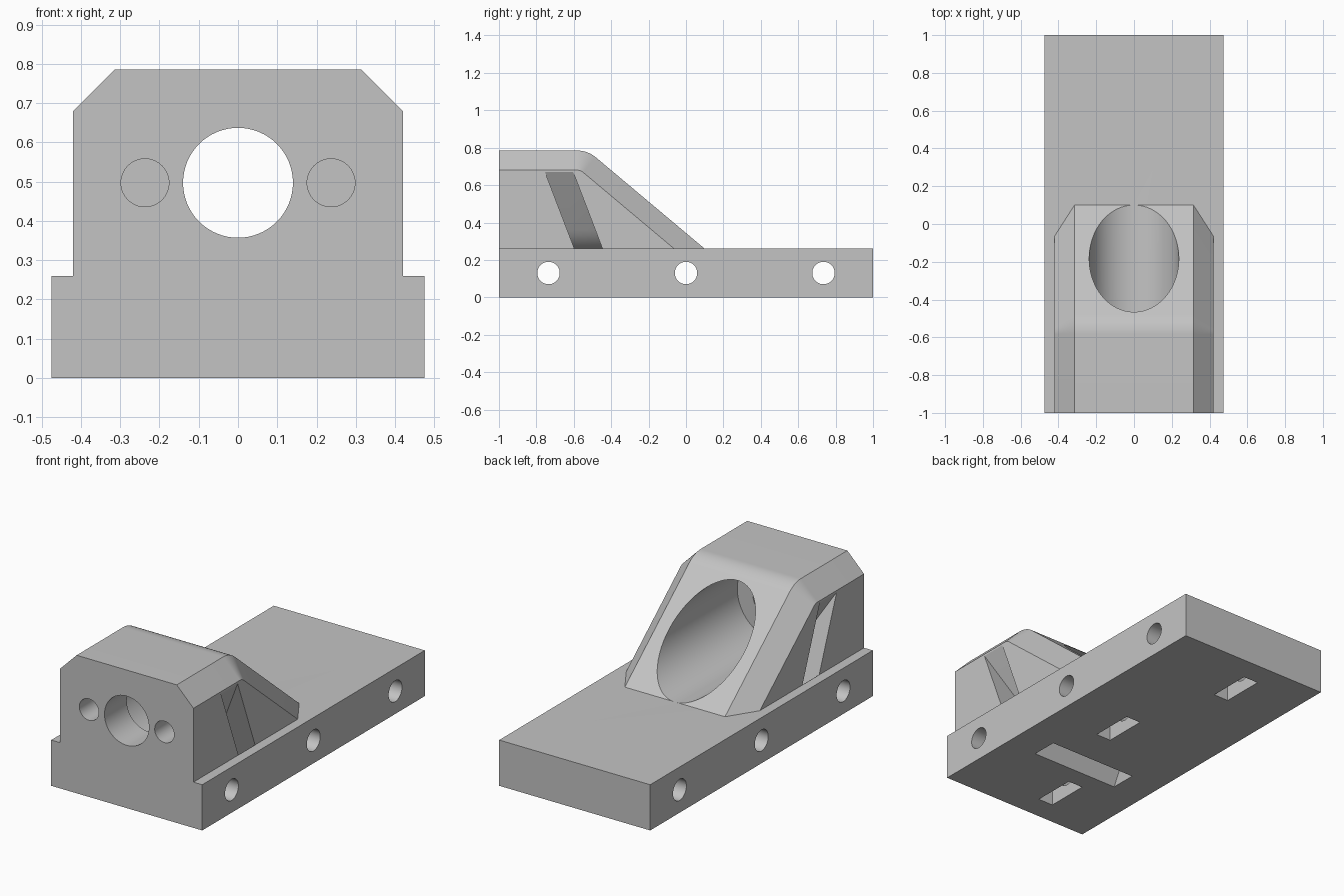
import bpy, bmesh, math
from mathutils import Matrix

cube = bpy.data.objects.get("Cube")
if cube:
    bpy.data.objects.remove(cube, do_unlink=True)

grey = bpy.data.materials.new("plain_grey")
grey.use_nodes = True
grey.diffuse_color = (0.55, 0.55, 0.55, 1)
grey.node_tree.nodes["Principled BSDF"].inputs["Base Color"].default_value = (0.55, 0.55, 0.55, 1)


def make_object(name, bm):
    bmesh.ops.recalc_face_normals(bm, faces=bm.faces)
    mesh = bpy.data.meshes.new(name)
    bm.to_mesh(mesh)
    bm.free()
    mesh.materials.append(grey)
    obj = bpy.data.objects.new(name, mesh)
    bpy.context.collection.objects.link(obj)
    return obj


def box(name, x, y, z):
    bm = bmesh.new()
    bmesh.ops.create_cube(bm, size=1)
    for v in bm.verts:
        v.co = [lo + (c + 0.5) * (hi - lo) for c, (lo, hi) in zip(v.co, (x, y, z))]
    return make_object(name, bm)


def cylinder(name, radius, start, end, axis, a, b):
    """Cylinder along x (a=y, b=z) or along y (a=x, b=z)."""
    bm = bmesh.new()
    bmesh.ops.create_cone(bm, cap_ends=True, segments=64, radius1=radius,
                          radius2=radius, depth=end - start)
    mid = (start + end) / 2
    if axis == "X":
        turn, place = Matrix.Rotation(math.pi / 2, 4, "Y"), (mid, a, b)
    else:
        turn, place = Matrix.Rotation(math.pi / 2, 4, "X"), (a, mid, b)
    bmesh.ops.transform(bm, matrix=Matrix.Translation(place) @ turn, verts=bm.verts)
    return make_object(name, bm)


def loft(name, rings):
    """Skin closed rings of points and cap both ends."""
    bm = bmesh.new()
    rings = [[bm.verts.new(p) for p in ring] for ring in rings]
    n = len(rings[0])
    for r, s in zip(rings, rings[1:]):
        for i in range(n):
            j = (i + 1) % n
            bm.faces.new((r[i], r[j], s[j], s[i]))
    bm.faces.new(rings[0])
    bm.faces.new(rings[-1])
    return make_object(name, bm)


def combine(body, tool, operation):
    mod = body.modifiers.new(operation, "BOOLEAN")
    mod.operation, mod.solver, mod.object = operation, "EXACT", tool
    bpy.context.view_layer.objects.active = body
    bpy.ops.object.modifier_apply(modifier=mod.name)
    bpy.data.objects.remove(tool, do_unlink=True)


# Housing: sloped side profile, inset at both sides to form the chamfer
SLOPE = math.radians(40)


def housing_ring(x, radius):
    cy, cz, low = -0.584, 0.625, 0.2
    arc = [(cy + radius * math.sin(SLOPE * i / 10), cz + radius * math.cos(SLOPE * i / 10))
           for i in range(11)]
    ey, ez = arc[-1]
    foot = ey + (ez - low) / math.tan(SLOPE)
    profile = [(-1, low), (-1, cz + radius)] + arc + [(foot, low)]
    return [(x, y, z) for y, z in profile]


body = box("mount_body", (-0.475, 0.475), (-1, 1), (0, 0.26))
housing = loft("housing", [housing_ring(-0.42, 0.055), housing_ring(-0.315, 0.16),
                           housing_ring(0.315, 0.16), housing_ring(0.42, 0.055)])
combine(body, housing, "UNION")

# Main bore, shaft opening and blind front holes
AXIS = 0.497
combine(body, cylinder("bore", 0.2375, -0.8, 0.12, "Y", 0, AXIS), "DIFFERENCE")
combine(body, cylinder("shaft_opening", 0.14, -1.1, -0.7, "Y", 0, AXIS), "DIFFERENCE")
for x in (-0.237, 0.237):
    combine(body, cylinder("front_hole", 0.061, -1.1, -0.86, "Y", x, AXIS), "DIFFERENCE")

# Leaning strap slot that passes under the bore and out of both sides
lean = math.radians(29)
right = [(0.25, -0.05), (0.42, 0.261), (0.5, 0.261), (0.5, 0.812)]
arc = [-lean - (math.pi - 2 * lean) * i / 16 for i in range(17)]
under = [(0.282 * math.cos(a), AXIS + 0.282 * math.sin(a)) for a in arc]
left = [(-x, z) for x, z in reversed(right)]
outline = right + under + left
slot = loft("strap_slot", [[(x, y - 0.383 * z, z) for x, z in outline]
                           for y in (-0.497, -0.347)])
combine(body, slot, "DIFFERENCE")

# Cross holes, each with a nut pocket opening underneath
for y, x in ((-0.735, -0.1), (0, 0.11), (0.735, -0.1)):
    combine(body, cylinder("cross_hole", 0.06, -0.6, 0.6, "X", y, 0.13), "DIFFERENCE")
    pocket = box("nut_pocket", (x - 0.047, x + 0.047), (y - 0.125, y + 0.125), (-0.1, 0.23))
    combine(body, pocket, "DIFFERENCE")

bpy.ops.object.select_all(action="DESELECT")
body.select_set(True)
bpy.context.view_layer.objects.active = body
bpy.ops.object.shade_smooth_by_angle(angle=math.radians(25))
